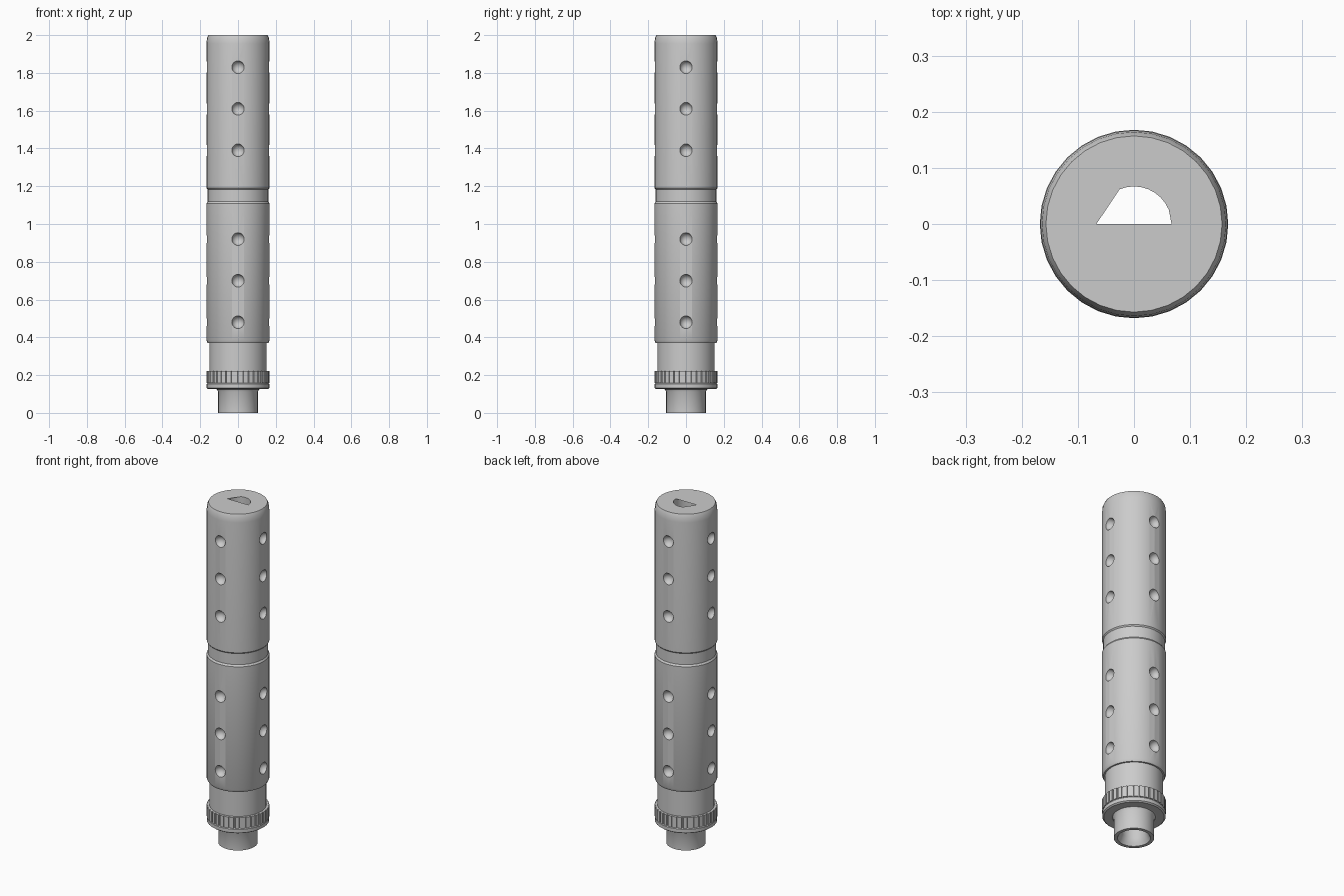
import bpy, bmesh
from math import sin, cos, pi, radians
from mathutils import Matrix

if "Cube" in bpy.data.objects:
    bpy.data.objects.remove(bpy.data.objects["Cube"])

SEG = 32
BORE = 0.067


def make_object(name, bm):
    bmesh.ops.recalc_face_normals(bm, faces=bm.faces)
    mesh = bpy.data.meshes.new(name)
    bm.to_mesh(mesh)
    bm.free()
    ob = bpy.data.objects.new(name, mesh)
    bpy.context.collection.objects.link(ob)
    return ob


def select(ob):
    bpy.ops.object.select_all(action='DESELECT')
    ob.select_set(True)
    bpy.context.view_layer.objects.active = ob


def smooth(ob):
    select(ob)
    bpy.ops.object.shade_smooth_by_angle(angle=radians(30))


def ring_solid(name, rows, angles):
    """Closed loop of (radius function or number, z) swept round the z axis."""
    bm = bmesh.new()
    rings = []
    for r, z in rows:
        rings.append([bm.verts.new(((r(i) if callable(r) else r) * cos(a),
                                    (r(i) if callable(r) else r) * sin(a), z))
                      for i, a in enumerate(angles)])
    n = len(angles)
    for k, lo in enumerate(rings):
        hi = rings[(k + 1) % len(rings)]
        for i in range(n):
            j = (i + 1) % n
            bm.faces.new((lo[i], lo[j], hi[j], hi[i]))
    return make_object(name, bm)


round_angles = [2 * pi * i / SEG for i in range(SEG)]

# Main tube with through bore, threaded-end socket, neck and centre groove
profile = [
    (0.086, 0.0), (0.105, 0.0), (0.105, 0.112), (0.112, 0.125), (0.152, 0.13),
    (0.152, 0.37), (0.161, 0.37), (0.168, 0.385),
    (0.168, 1.108), (0.161, 1.118), (0.161, 1.183), (0.167, 1.19),
    (0.167, 1.955), (0.164, 1.985), (0.157, 2.0),
    (BORE, 2.0), (BORE, 0.04), (0.078, 0.015),
]
body = ring_solid("tube_body", profile, round_angles)

# Rows of round dimples on four sides
bm = bmesh.new()
for z in (0.48, 0.70, 0.92, 1.39, 1.61, 1.83):
    for q in range(4):
        a = q * pi / 2
        bmesh.ops.create_uvsphere(
            bm, u_segments=16, v_segments=10, radius=0.034,
            matrix=Matrix.Translation((0.171 * cos(a), 0.171 * sin(a), z)))
cutter = make_object("dimple_cutter", bm)
cutter.hide_render = True
mod = body.modifiers.new("dimples", 'BOOLEAN')
mod.operation = 'DIFFERENCE'
mod.solver = 'EXACT'
mod.object = cutter
select(body)
bpy.ops.object.modifier_apply(modifier=mod.name)
bpy.data.objects.remove(cutter)
smooth(body)

# Plain lower lip of the collar
lip = ring_solid("collar_lip", [
    (0.107, 0.126), (0.158, 0.126), (0.166, 0.132), (0.166, 0.152),
    (0.160, 0.160), (0.107, 0.160)], round_angles)
smooth(lip)

# Knurled collar: wide flats separated by narrow grooves
TEETH = 36
knurl_angles = [2 * pi * (t + f) / TEETH
                for t in range(TEETH) for f in (0.0, 0.7, 0.75, 0.95)]
knurl = ring_solid("knurled_collar", [
    (0.148, 0.158), (lambda i: 0.167 if i % 4 < 2 else 0.161, 0.158),
    (lambda i: 0.167 if i % 4 < 2 else 0.161, 0.222), (0.148, 0.222)],
    knurl_angles)
smooth(knurl)

# End plate covering part of the bore, leaving a half-round opening
bm = bmesh.new()
for first, last in ((SEG // 2, SEG), (10, SEG // 2), (0, 2)):
    bm.faces.new([bm.verts.new((BORE * cos(2 * pi * i / SEG),
                                BORE * sin(2 * pi * i / SEG), 2.0))
                  for i in range(first, last + 1)])
make_object("bore_cover", bm)
